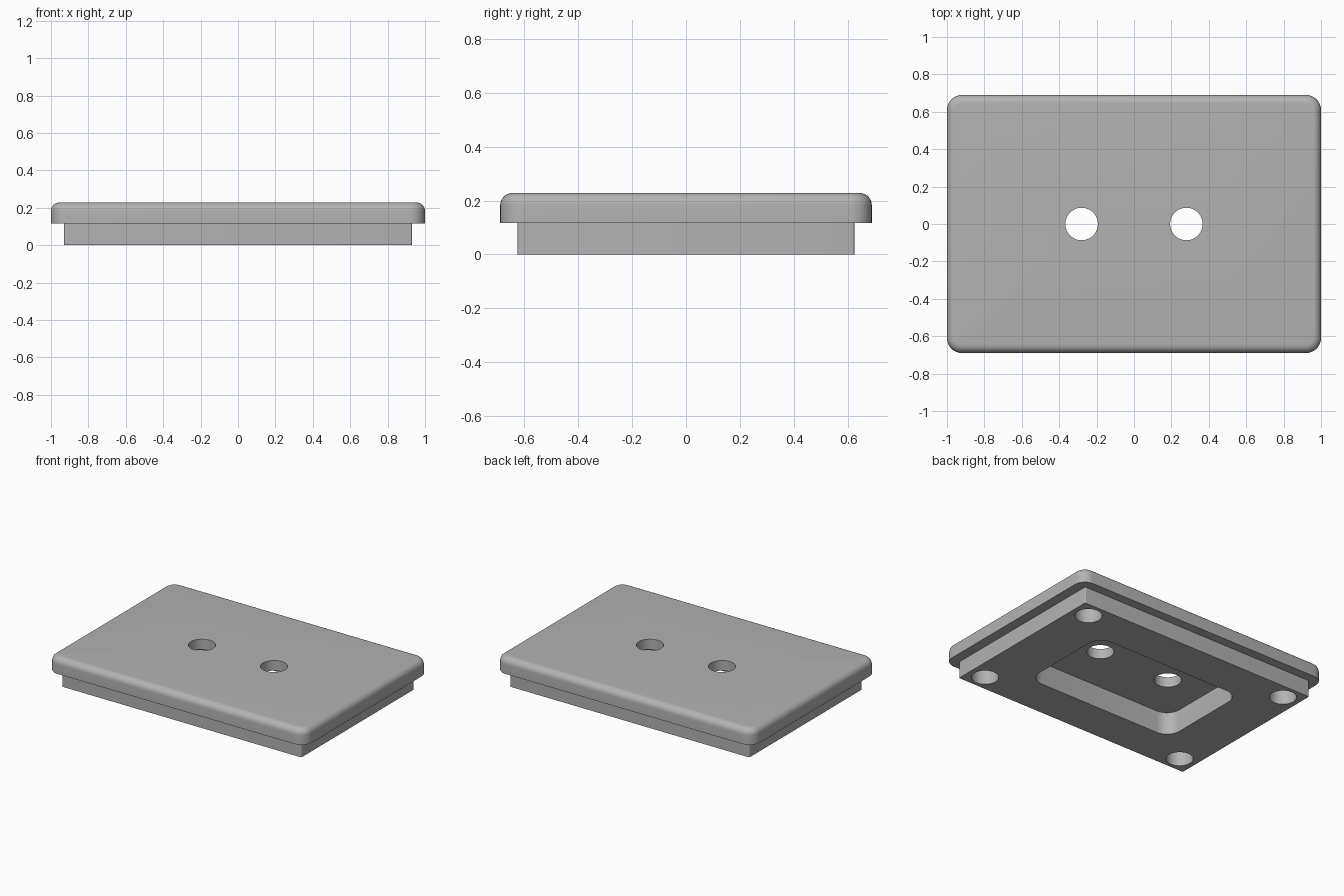
import bpy, bmesh, math
from mathutils import Matrix, Vector

if "Cube" in bpy.data.objects:
    bpy.data.objects.remove(bpy.data.objects["Cube"])

grey = bpy.data.materials.new("plain_grey")
grey.use_nodes = True
colour = (0.45, 0.45, 0.45, 1)
grey.diffuse_color = colour
grey.node_tree.nodes["Principled BSDF"].inputs["Base Color"].default_value = colour


def make_object(name, bm):
    mesh = bpy.data.meshes.new(name)
    bm.to_mesh(mesh)
    bm.free()
    mesh.materials.append(grey)
    obj = bpy.data.objects.new(name, mesh)
    bpy.context.collection.objects.link(obj)
    return obj


def slab(name, half_x, half_y, bottom, top, corner, fillet=0):
    """Box with rounded upright corners and an optional rounded top rim."""
    bm = bmesh.new()
    size = Matrix.Diagonal((2 * half_x, 2 * half_y, top - bottom, 1))
    bmesh.ops.create_cube(bm, size=1, matrix=Matrix.Translation((0, 0, (top + bottom) / 2)) @ size)
    upright = [e for e in bm.edges if abs(e.verts[0].co.z - e.verts[1].co.z) > 0.01]
    bmesh.ops.bevel(bm, geom=upright, offset=corner, segments=8, profile=0.5, affect='EDGES')
    if fillet:
        rim = [e for e in bm.edges if all(v.co.z > top - 0.001 for v in e.verts)]
        bmesh.ops.bevel(bm, geom=rim, offset=fillet, segments=8, profile=0.5, affect='EDGES')
    return make_object(name, bm)


def hole(x, y, bottom, top, radius=0.087):
    bm = bmesh.new()
    bmesh.ops.create_cone(bm, cap_ends=True, segments=48, radius1=radius, radius2=radius,
                          depth=top - bottom,
                          matrix=Matrix.Translation((x, y, (top + bottom) / 2)))
    return make_object("hole_cutter", bm)


def combine(target, tool, operation):
    mod = target.modifiers.new(operation.lower(), 'BOOLEAN')
    mod.operation, mod.object, mod.solver = operation, tool, 'EXACT'
    bpy.context.view_layer.objects.active = target
    bpy.ops.object.modifier_apply(modifier=mod.name)
    bpy.data.objects.remove(tool)


STEP, TOP, DEPTH = 0.117, 0.228, 0.157

# Wide lid with a rounded rim, joined to the narrower base block
plate = slab("cover_plate", 1, 0.69, STEP, TOP, 0.08, 0.045)
combine(plate, slab("base_block", 0.93, 0.625, 0, STEP + 0.02, 0.008), 'UNION')

# Recess in the underside
combine(plate, slab("recess_cutter", 0.58, 0.345, -0.1, DEPTH, 0.1), 'DIFFERENCE')

for side in (-1, 1):
    # Through holes in the lid
    combine(plate, hole(0.28 * side, 0, 0.05, 0.4), 'DIFFERENCE')
    # Blind holes at the underside corners
    for end in (-1, 1):
        combine(plate, hole(0.808 * side, 0.512 * end, -0.1, DEPTH), 'DIFFERENCE')

# Smooth curves, crisp edges
bpy.ops.object.select_all(action='DESELECT')
plate.select_set(True)
bpy.context.view_layer.objects.active = plate
bpy.ops.object.shade_smooth_by_angle(angle=math.radians(30))
